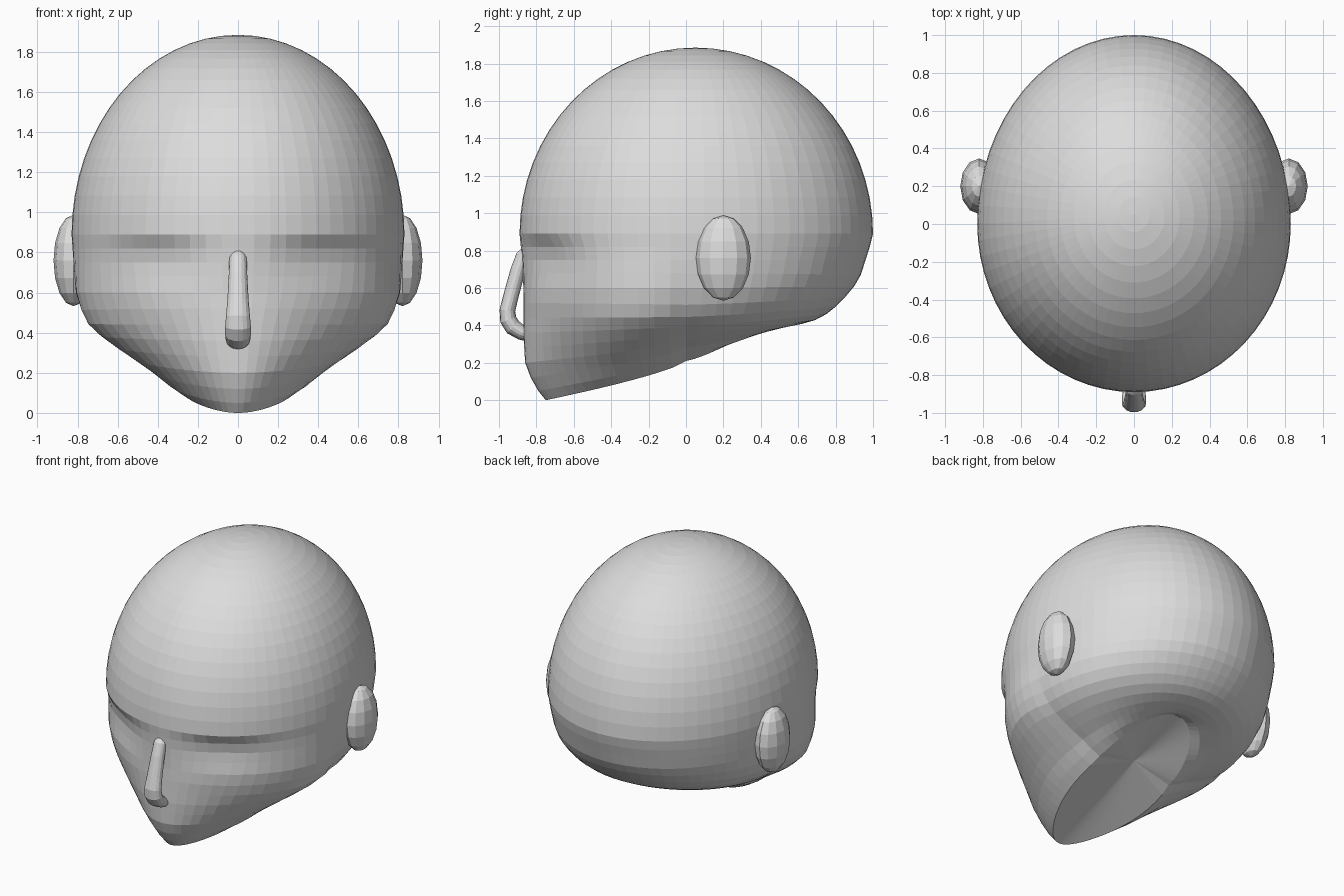
import bpy, bmesh, math
from math import sin, cos, pi, exp

if "Cube" in bpy.data.objects:
    bpy.data.objects.remove(bpy.data.objects["Cube"])

grey = bpy.data.materials.new("plain_grey")
grey.diffuse_color = (0.72, 0.72, 0.72, 1)
grey.use_nodes = True
grey.node_tree.nodes["Principled BSDF"].inputs["Base Color"].default_value = grey.diffuse_color


def loft(name, rings, start=None, end=None):
    """Skin a stack of equal rings; close each end with a fan to a point."""
    bm = bmesh.new()
    loops = [[bm.verts.new(p) for p in r] for r in rings]
    n = len(loops[0])
    for a, b in zip(loops, loops[1:]):
        for i in range(n):
            j = (i + 1) % n
            bm.faces.new((a[i], a[j], b[j], b[i]))
    for tip, ring in ((start, loops[0]), (end, loops[-1])):
        v = bm.verts.new(tip)
        for i in range(n):
            bm.faces.new((v, ring[i], ring[(i + 1) % n]))
    bmesh.ops.recalc_face_normals(bm, faces=bm.faces)
    me = bpy.data.meshes.new(name)
    bm.to_mesh(me)
    bm.free()
    me.materials.append(grey)
    ob = bpy.data.objects.new(name, me)
    bpy.context.collection.objects.link(ob)
    return ob


# Head: half ellipsoid cranium above the brow, three blended profiles below it
SEG, TOP = 64, 16
BROW = 0.89
front = [(.89, .89), (.885, .82), (.88, .75), (.875, .68), (.87, .6), (.87, .52), (.87, .44),
         (.87, .36), (.865, .28), (.86, .2), (.83, .12), (.79, .05), (.75, 0)]
side = [(.83, .89), (.825, .82), (.82, .75), (.812, .68), (.8, .6), (.765, .51), (.72, .445),
        (.66, .395), (.59, .355), (.51, .315), (.43, .28), (.36, .24), (.29, .21)]
back = [(1, .89), (.983, .82), (.96, .75), (.935, .67), (.9, .61), (.85, .55), (.8, .5),
        (.75, .46), (.69, .428), (.62, .408), (.56, .4), (.5, .4), (.44, .42)]
angles = [2 * pi * i / SEG for i in range(SEG)]
rings = []
for k in range(1, TOP):
    a = pi / 2 * k / TOP
    r, h = sin(a), cos(a)
    rings.append([(.83 * r * cos(t),
                   (1 if sin(t) > 0 else .89) * r * sin(t) + .05 * (1 - r),
                   BROW + .995 * h) for t in angles])
for k, (f, s, b) in enumerate(zip(front, side, back)):
    ring = []
    for t in angles:
        st = sin(t)
        end, p = (b, 1.3) if st > 0 else (f, .75)
        x, y = s[0] * cos(t), end[0] * st
        z = s[1] + (end[1] - s[1]) * abs(st) ** p
        if st < 0:  # fuller jaw, narrower chin
            x *= 1 + min(1, k / 6) ** 2 * (-.4 * st - .55 * st * st)
        if k and st < 0:  # eye sockets under the brow
            y += .05 * exp(-((abs(x) - .42) / .24) ** 2 - ((z - .76) / .13) ** 2)
        ring.append((x, y, z))
    rings.append(ring)
loft("head", rings, (0, .05, BROW + .995), (0, 0, .28))

# Nose: bent tapering tube (y, z, half width, half depth)
path = [(-.862, .803, .025, .02), (-.872, .775, .043, .036), (-.9, .69, .046, .04),
        (-.935, .56, .053, .041), (-.955, .48, .06, .042), (-.95, .43, .064, .045),
        (-.925, .39, .064, .045), (-.88, .362, .06, .04), (-.83, .345, .05, .035)]
rings = []
for i, (y, z, w, d) in enumerate(path):
    a, b = path[max(i - 1, 0)], path[min(i + 1, len(path) - 1)]
    ty, tz = b[0] - a[0], b[1] - a[1]
    m = math.hypot(ty, tz)
    ny, nz = tz / m, -ty / m
    rings.append([(w * cos(t), y + d * ny * sin(t), z + d * nz * sin(t))
                  for t in [2 * pi * j / 16 for j in range(16)]])
loft("nose", rings, (0, -.858, .812), (0, -.82, .343))

# Ears: low-poly ellipsoids
for label, sx in (("right", 1), ("left", -1)):
    rings = [[(sx * .82 + .1 * sin(a) * cos(t), .2 + .147 * sin(a) * sin(t), .76 + .228 * cos(a))
              for t in [2 * pi * j / 12 for j in range(12)]]
             for a in [pi * k / 8 for k in range(1, 8)]]
    loft(label + "_ear", rings, (sx * .82, .2, .988), (sx * .82, .2, .532))
